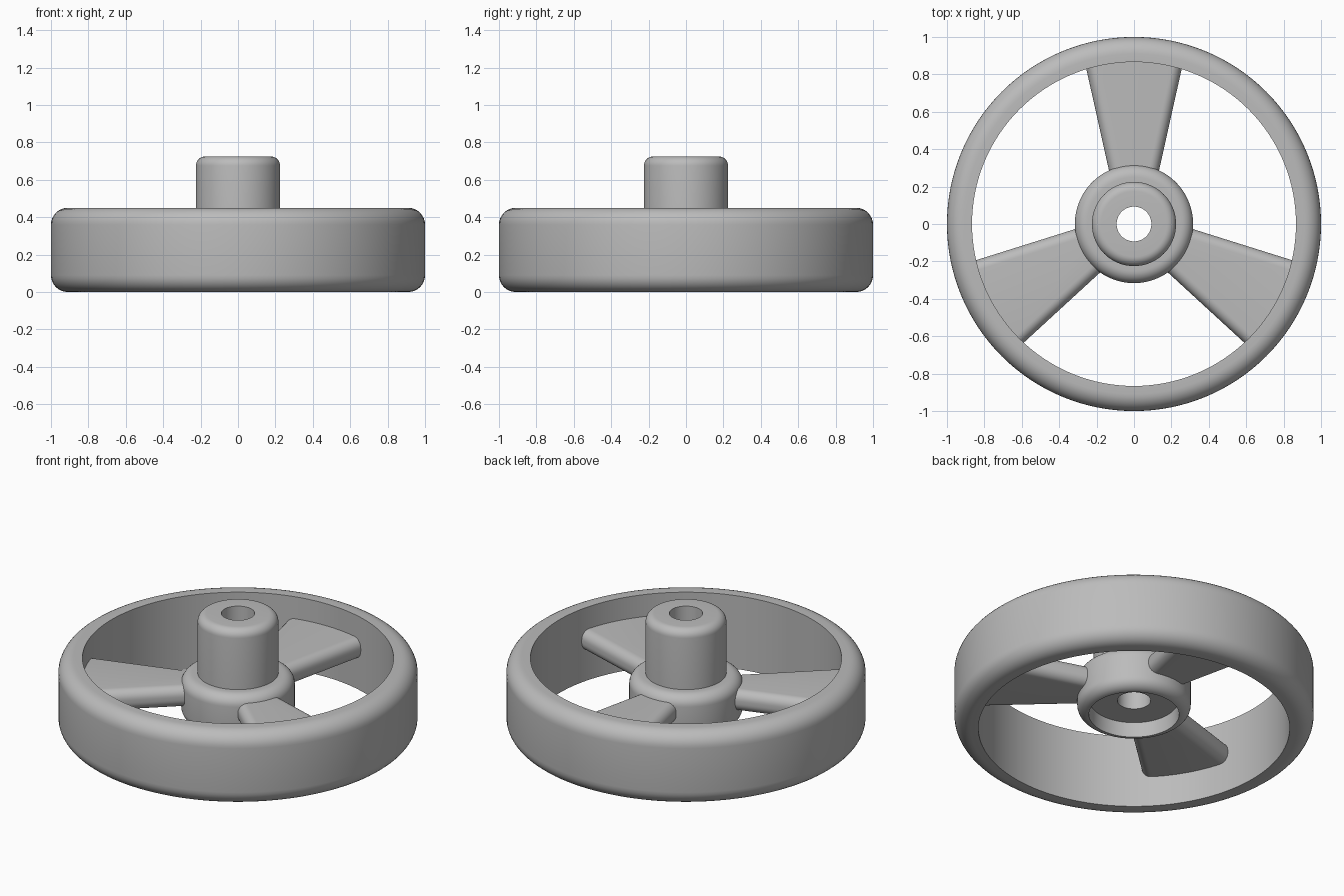
import bpy, bmesh, math
from mathutils import Matrix

cube = bpy.data.objects.get("Cube")
if cube:
    bpy.data.objects.remove(cube, do_unlink=True)

grey = bpy.data.materials.new("plain grey")
grey.use_nodes = True
COLOUR = (0.5, 0.5, 0.5, 1)
grey.diffuse_color = COLOUR
grey.node_tree.nodes["Principled BSDF"].inputs["Base Color"].default_value = COLOUR


def arc(cx, cy, radius, start, steps=8):
    """Quarter turn, counter-clockwise from the start angle in degrees."""
    angles = [math.radians(start + 90 * i / steps) for i in range(steps + 1)]
    return [(cx + radius * math.cos(a), cy + radius * math.sin(a)) for a in angles]


def finish(bm, name):
    bmesh.ops.recalc_face_normals(bm, faces=bm.faces)
    mesh = bpy.data.meshes.new(name)
    bm.to_mesh(mesh)
    bm.free()
    mesh.materials.append(grey)
    obj = bpy.data.objects.new(name, mesh)
    bpy.context.collection.objects.link(obj)
    bpy.ops.object.select_all(action='DESELECT')
    bpy.context.view_layer.objects.active = obj
    obj.select_set(True)
    bpy.ops.object.shade_smooth_by_angle(angle=math.radians(30))
    return obj


def lathe(name, profile, segments=128):
    """Turn a closed (radius, height) profile about z."""
    bm = bmesh.new()
    verts = [bm.verts.new((r, 0, z)) for r, z in profile]
    edges = [bm.edges.new((v, verts[i - 1])) for i, v in enumerate(verts)]
    bmesh.ops.spin(bm, geom=verts + edges, cent=(0, 0, 0), axis=(0, 0, 1),
                   angle=2 * math.pi, steps=segments, use_merge=True)
    bmesh.ops.remove_doubles(bm, verts=bm.verts, dist=1e-5)
    return finish(bm, name)


# Rim: sharp inner edges, rounded outer edges
INNER, HEIGHT, ROUND = 0.866, 0.45, 0.09
lathe("rim", [(INNER, 0)]
      + arc(1 - ROUND, ROUND, ROUND, -90)
      + arc(1 - ROUND, HEIGHT - ROUND, ROUND, 0)
      + [(INNER, HEIGHT)])

# Hub: flange with a recess below, shaft above and a bore right through
BORE, RECESS, FLANGE, SHAFT = 0.093, 0.246, 0.316, 0.225
FILLET = 0.065
lathe("hub", [(BORE, 0.18), (RECESS, 0.18)]
      + arc(FLANGE - FILLET, 0.09 + FILLET, FILLET, -90)
      + arc(FLANGE - FILLET, 0.36 - FILLET, FILLET, 0)
      + [(SHAFT, 0.36)]
      + arc(SHAFT - 0.05, 0.675, 0.05, 0)
      + [(BORE, 0.725)])


# Spokes: rounded bars that widen towards the rim
def spoke(name, angle):
    bottom, top, fillet = 0.187, 0.315, 0.055
    rings = []
    bm = bmesh.new()
    for distance in (0.2, 0.88):
        half = 0.07 + 0.223 * distance
        section = (arc(half - fillet, bottom + fillet, fillet, -90)
                   + arc(half - fillet, top - fillet, fillet, 0)
                   + arc(fillet - half, top - fillet, fillet, 90)
                   + arc(fillet - half, bottom + fillet, fillet, 180))
        rings.append([bm.verts.new((x, distance, z)) for x, z in section])
    inner, outer = rings
    for i in range(len(inner)):
        bm.faces.new((inner[i - 1], inner[i], outer[i], outer[i - 1]))
    bm.faces.new(inner)
    bm.faces.new(outer)
    bmesh.ops.transform(bm, matrix=Matrix.Rotation(angle, 4, 'Z'), verts=bm.verts)
    finish(bm, name)


for i, side in enumerate(("back", "right", "left")):
    spoke(side + "_spoke", i * math.tau / 3)
